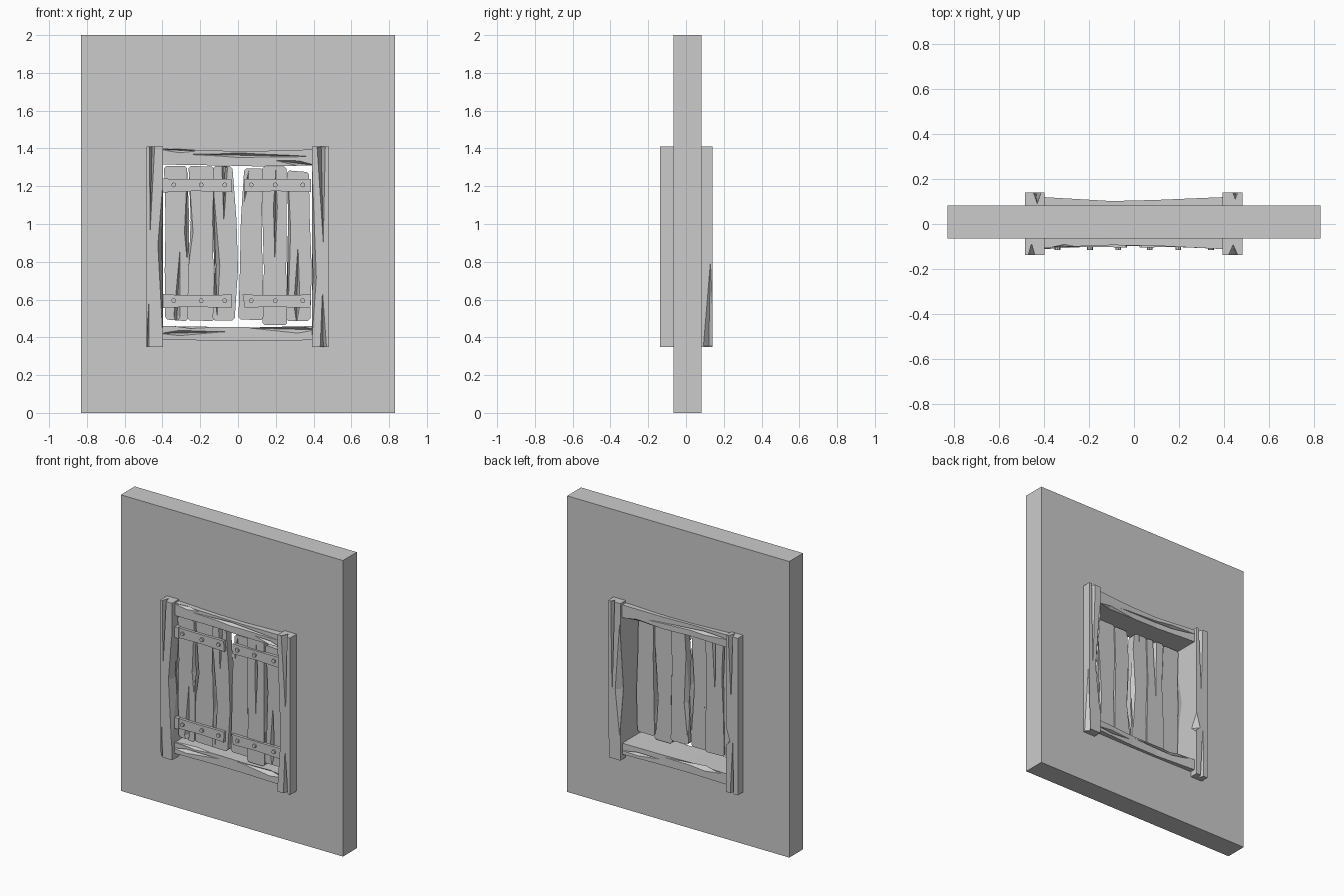
import bpy, bmesh, random
from mathutils import Vector as V

random.seed(4)
F, B = V((0, -1, 0)), V((0, 1, 0))
L, R, U, D = V((-1, 0, 0)), V((1, 0, 0)), V((0, 0, 1)), V((0, 0, -1))


def make(name, bm):
    bmesh.ops.recalc_face_normals(bm, faces=bm.faces)
    me = bpy.data.meshes.new(name)
    bm.to_mesh(me)
    bm.free()
    ob = bpy.data.objects.new(name, me)
    bpy.context.collection.objects.link(ob)
    return ob


def carve(ob, cutter):
    # apply a boolean cut, then drop the cutter
    m = ob.modifiers.new("carve", 'BOOLEAN')
    m.operation, m.solver, m.object = 'DIFFERENCE', 'EXACT', cutter
    dg = bpy.context.evaluated_depsgraph_get()
    me = bpy.data.meshes.new_from_object(ob.evaluated_get(dg))
    ob.modifiers.clear()
    ob.data = me
    bpy.data.objects.remove(cutter)


def gouges(ob, cuts):
    # each cut: outward normal, start, end, position of widest point, width, depth
    for n, a, b, t, w, d in cuts:
        a, b = V(a), V(b)
        m = a.lerp(b, t)
        s = n.cross(b - a).normalized() * w / 2
        bm = bmesh.new()
        for p in (a, b, m + s, m - s):
            bm.verts.new(p + n * 0.002)
            bm.verts.new(p + n * 0.03)
        bm.verts.new(m - n * d)
        r = bmesh.ops.convex_hull(bm, input=bm.verts)
        bmesh.ops.delete(bm, geom=[g for g in r["geom_interior"] if isinstance(g, bmesh.types.BMVert)],
                         context='VERTS')
        carve(ob, make("cutter", bm))


def bar(name, axis, stations, tilt=0.0):
    # loft of rectangular sections: (position along axis, u0, u1, y0, y1)
    bm = bmesh.new()
    rings = []
    for i, (p, u0, u1, y0, y1) in enumerate(stations):
        ring = []
        end = i in (0, len(stations) - 1)
        k = [random.uniform(-tilt, tilt) if end else 0 for _ in range(2)]
        for u, y, e in ((u0, y0, k[0]), (u1, y0, k[1]), (u1, y1, k[1]), (u0, y1, k[0])):
            ring.append(bm.verts.new((u, y, p + e) if axis == 'z' else (p + e, y, u)))
        rings.append(ring)
    for r, q in zip(rings, rings[1:]):
        for j in range(4):
            bm.faces.new((r[j], r[(j + 1) % 4], q[(j + 1) % 4], q[j]))
    bm.faces.new(rings[0])
    bm.faces.new(rings[-1])
    return make(name, bm)


def box(name, x0, x1, y0, y1, z0, z1):
    return bar(name, 'z', [(z0, x0, x1, y0, y1), (z1, x0, x1, y0, y1)])


# wall with window opening
wall = box("wall", -0.83, 0.83, -0.065, 0.083, 0, 2)
carve(wall, box("cutter", -0.44, 0.44, -0.3, 0.3, 0.42, 1.35))

# side posts of the frame
post = bar("left_post", 'z', [(0.35, -0.485, -0.397, -0.137, 0.14), (1.41, -0.485, -0.397, -0.137, 0.14)])
gouges(post, [
    (F, (-0.40, -0.137, 0.42), (-0.40, -0.137, 1.2), 0.6, 0.05, 0.07),
    (R, (-0.397, -0.06, 0.6), (-0.397, -0.06, 1.25), 0.5, 0.12, 0.02),
    (F, (-0.465, -0.137, 0.95), (-0.455, -0.137, 1.43), 0.97, 0.03, 0.05),
    (F, (-0.47, -0.137, 0.62), (-0.48, -0.137, 0.33), 0.95, 0.02, 0.03),
    (B, (-0.435, 0.14, 0.95), (-0.43, 0.14, 1.43), 0.97, 0.035, 0.05),
    (B, (-0.45, 0.14, 0.75), (-0.44, 0.14, 0.33), 0.95, 0.025, 0.04),
    (R, (-0.397, 0.13, 0.66), (-0.397, 0.14, 0.8), 0.25, 0.09, 0.035),
])
post = bar("right_post", 'z', [(0.35, 0.393, 0.483, -0.137, 0.14), (1.41, 0.393, 0.483, -0.137, 0.14)])
gouges(post, [
    (F, (0.452, -0.137, 0.88), (0.44, -0.137, 1.43), 0.96, 0.045, 0.05),
    (F, (0.447, -0.137, 0.66), (0.452, -0.137, 0.33), 0.95, 0.035, 0.05),
    (F, (0.393, -0.137, 0.4), (0.393, -0.137, 1.3), 0.35, 0.045, 0.06),
    (R, (0.483, 0.13, 0.83), (0.483, 0.12, 0.33), 0.95, 0.06, 0.03),
    (L, (0.393, -0.06, 0.5), (0.393, -0.06, 1.2), 0.3, 0.1, 0.015),
    (B, (0.398, 0.14, 0.5), (0.398, 0.14, 1.3), 0.4, 0.07, 0.04),
    (B, (0.455, 0.14, 0.75), (0.45, 0.14, 1.43), 0.96, 0.03, 0.04),
])

# top and bottom rails
rail = bar("top_rail", 'x', [(-0.41, 1.315, 1.4, -0.105, 0.12), (-0.1, 1.31, 1.388, -0.094, 0.102),
                             (0.1, 1.305, 1.386, -0.097, 0.107), (0.41, 1.31, 1.395, -0.112, 0.12)])
gouges(rail, [
    (F, (-0.35, -0.105, 1.37), (0.37, -0.105, 1.358), 0.5, 0.04, 0.03),
    (F, (0.17, -0.105, 1.34), (0.42, -0.11, 1.308), 0.6, 0.03, 0.03),
    (F, (-0.42, -0.105, 1.395), (-0.2, -0.1, 1.385), 0.5, 0.03, 0.02),
    (B, (-0.4, 0.115, 1.37), (0.2, 0.105, 1.34), 0.3, 0.03, 0.03),
    (D, (0.0, 0.11, 1.305), (0.41, 0.12, 1.305), 0.7, 0.05, 0.02),
])
rail = bar("bottom_rail", 'x', [(-0.41, 0.387, 0.46, -0.112, 0.118), (-0.1, 0.383, 0.455, -0.096, 0.102),
                                (0.1, 0.383, 0.453, -0.098, 0.105), (0.41, 0.385, 0.46, -0.112, 0.12)])
gouges(rail, [
    (F, (-0.42, -0.112, 0.42), (-0.05, -0.096, 0.43), 0.3, 0.03, 0.035),
    (F, (0.0, -0.1, 0.45), (0.42, -0.112, 0.44), 0.75, 0.045, 0.03),
    (U, (-0.4, -0.1, 0.458), (-0.1, -0.1, 0.455), 0.5, 0.04, 0.012),
    (B, (-0.35, 0.115, 0.45), (0.1, 0.105, 0.44), 0.3, 0.04, 0.04),
    (B, (0.1, 0.108, 0.42), (0.4, 0.12, 0.41), 0.6, 0.025, 0.03),
])

# shutter planks: bottom, top, left edge and right edge at four heights, depth shift
planks = [
    (0.49, 1.305, (-0.385, -0.388, -0.383, -0.392), (-0.265, -0.262, -0.258, -0.27), 0),
    (0.49, 1.308, (-0.268, -0.262, -0.25, -0.262), (-0.125, -0.13, -0.135, -0.125), 0.008),
    (0.485, 1.308, (-0.135, -0.125, -0.135, -0.13), (-0.018, 0.0, -0.008, -0.03), 0),
    (0.49, 1.29, (0.002, 0.01, 0.015, 0.033), (0.135, 0.13, 0.125, 0.135), 0.004),
    (0.465, 1.305, (0.13, 0.137, 0.13, 0.13), (0.26, 0.255, 0.258, 0.257), -0.004),
    (0.49, 1.28, (0.255, 0.26, 0.265, 0.26), (0.383, 0.39, 0.38, 0.375), 0.005),
]
cuts = [
    [(F, (-0.305, -0.085, 0.9), (-0.325, -0.085, 0.47), 0.9, 0.035, 0.035),
     (F, (-0.27, -0.085, 0.8), (-0.268, -0.085, 1.32), 0.3, 0.03, 0.03)],
    [(F, (-0.258, -0.077, 0.8), (-0.262, -0.077, 1.32), 0.3, 0.045, 0.035),
     (B, (-0.2, -0.03, 0.9), (-0.19, -0.03, 1.33), 0.95, 0.03, 0.03)],
    [(F, (-0.13, -0.085, 1.2), (-0.11, -0.085, 0.5), 0.6, 0.045, 0.055),
     (F, (-0.075, -0.085, 1.0), (-0.07, -0.085, 1.33), 0.9, 0.03, 0.06),
     (B, (-0.02, -0.035, 0.6), (-0.02, -0.035, 1.2), 0.5, 0.04, 0.03)],
    [(F, (0.03, -0.083, 1.1), (0.06, -0.083, 1.3), 0.5, 0.02, 0.02),
     (B, (0.01, -0.033, 0.55), (0.02, -0.033, 1.1), 0.4, 0.04, 0.03)],
    [(F, (0.195, -0.089, 0.78), (0.2, -0.089, 1.3), 0.6, 0.022, 0.03),
     (B, (0.25, -0.04, 0.5), (0.255, -0.04, 1.1), 0.4, 0.035, 0.03)],
    [(F, (0.318, -0.08, 0.9), (0.31, -0.08, 0.47), 0.75, 0.035, 0.035),
     (F, (0.265, -0.08, 0.5), (0.265, -0.08, 1.28), 0.6, 0.03, 0.03)],
]
for i, (z0, z1, ls, rs, dy) in enumerate(planks):
    zs = (z0, 0.76, 1.02, z1)
    ob = bar(f"shutter_plank_{i + 1}", 'z',
             [(z, a, b, -0.085 + dy, -0.033 + dy) for z, a, b in zip(zs, ls, rs)], 0.006)
    # clipped corners at both ends
    bmesh_edges = bmesh.new()
    bmesh_edges.from_mesh(ob.data)
    ends = [e for e in bmesh_edges.edges
            if abs(e.verts[0].co.x - e.verts[1].co.x) < 1e-5 and abs(e.verts[0].co.z - e.verts[1].co.z) < 1e-5
            and (e.verts[0].co.z > 1.2 or e.verts[0].co.z < 0.6)]
    bmesh.ops.bevel(bmesh_edges, geom=ends, offset=0.012, segments=1, affect='EDGES')
    bmesh_edges.to_mesh(ob.data)
    bmesh_edges.free()
    gouges(ob, cuts[i])

# iron straps with bolts, upper and lower on each shutter
for side, x0, x1, bolts in (("left", -0.39, -0.032, (-0.34, -0.195, -0.07)),
                            ("right", 0.03, 0.39, (0.07, 0.197, 0.343))):
    for level, z in (("lower", 0.592), ("upper", 1.205)):
        xm = (x0 + x1) / 2
        bar(f"{side}_{level}_strap", 'x',
            [(x0, z - 0.034, z + 0.034, -0.104, -0.084), (xm, z - 0.031, z + 0.032, -0.102, -0.084),
             (x1, z - 0.037, z + 0.034, -0.104, -0.084)], 0.007)
        if side == "left":
            box(f"{side}_{level}_hinge", -0.398, -0.37, -0.109, -0.08, z - 0.037, z + 0.037)
        for i, x in enumerate(bolts):
            bpy.ops.mesh.primitive_cylinder_add(vertices=8, radius=0.013, depth=0.016,
                                                location=(x, -0.107, z + 0.002), rotation=(1.5708, 0, 0))
            bpy.context.object.name = f"{side}_{level}_bolt_{i + 1}"
